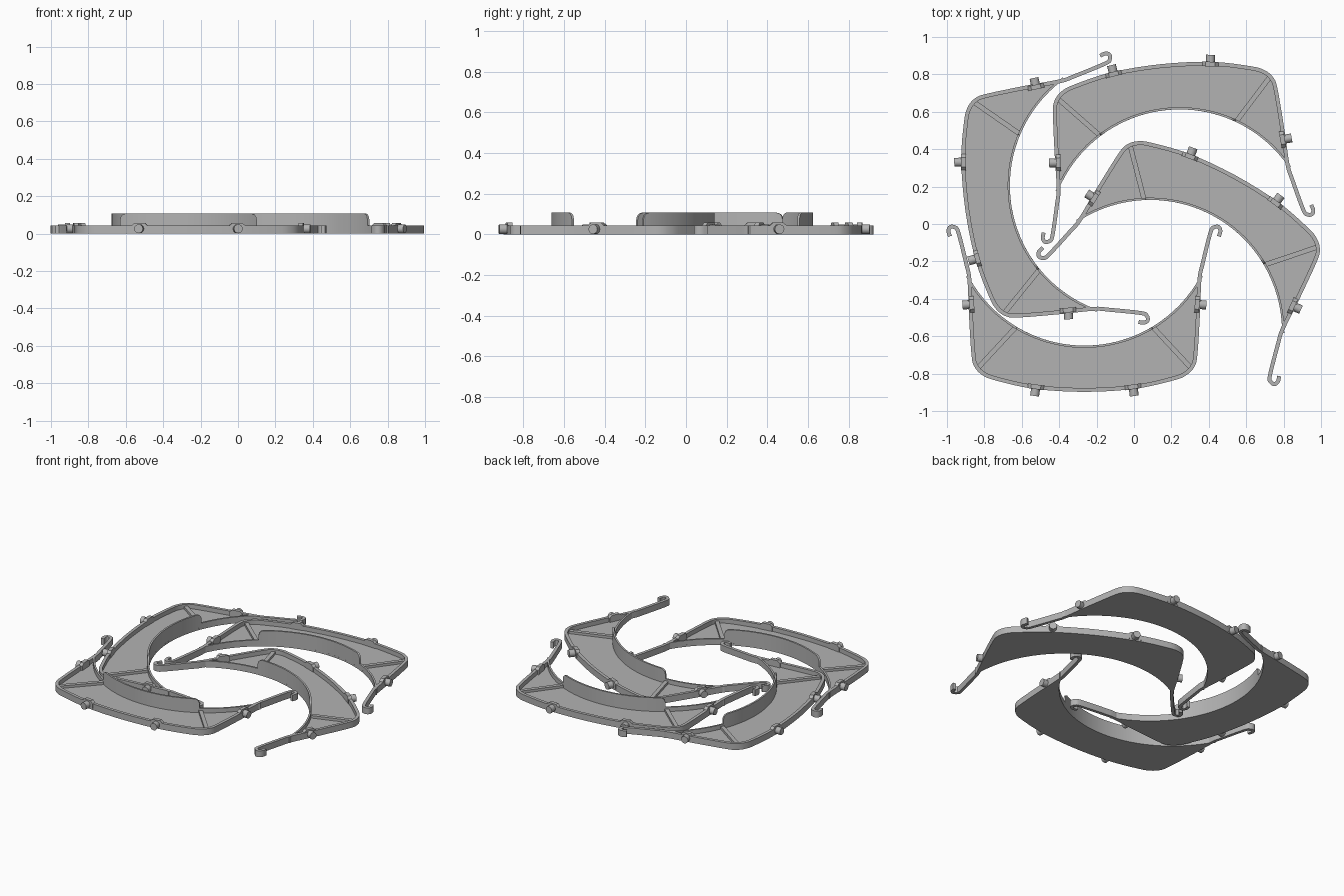
import bpy, bmesh, math
from mathutils import Vector, Matrix

if "Cube" in bpy.data.objects:
    bpy.data.objects.remove(bpy.data.objects["Cube"])

grey = bpy.data.materials.new("plain grey")
grey.diffuse_color = (0.45, 0.45, 0.45, 1)
grey.use_nodes = True
grey.node_tree.nodes["Principled BSDF"].inputs["Base Color"].default_value = grey.diffuse_color

RIM_TOP, WALL_TOP, RIM_W = 0.043, 0.107, 0.021
ARC_C, ARC_R = 0.485, 0.705          # inner arc centre height and radius
parts = []


def finish(name, bm):
    bmesh.ops.recalc_face_normals(bm, faces=bm.faces)
    mesh = bpy.data.meshes.new(name)
    bm.to_mesh(mesh)
    bm.free()
    mesh.materials.append(grey)
    ob = bpy.data.objects.new(name, mesh)
    bpy.context.collection.objects.link(ob)
    bpy.context.view_layer.objects.active = ob
    bpy.ops.object.select_all(action='DESELECT')
    ob.select_set(True)
    bpy.ops.object.shade_smooth_by_angle(angle=math.radians(35))
    parts.append(ob)


def smooth_path(pts, steps=4):
    """Catmull-Rom curve through the points."""
    p = [Vector(q) for q in pts]
    p = [2 * p[0] - p[1]] + p + [2 * p[-1] - p[-2]]
    out = []
    for a, b, c, d in zip(p, p[1:], p[2:], p[3:]):
        for i in range(steps):
            t = i / steps
            out.append(0.5 * (2 * b + (c - a) * t + (2 * a - 5 * b + 4 * c - d) * t * t
                              + (3 * b - a - 3 * c + d) * t ** 3))
    return out + [p[-2]]


def ribbon(name, path, width, tops):
    """Upright strip following a flat path, with a top height per point."""
    bm = bmesh.new()
    rings = []
    for i, q in enumerate(path):
        d = (path[min(i + 1, len(path) - 1)] - path[max(i - 1, 0)]).normalized()
        n = Vector((-d.y, d.x)) * width / 2
        rings.append([bm.verts.new((v.x, v.y, z)) for v, z in
                      ((q + n, 0), (q - n, 0), (q - n, tops[i]), (q + n, tops[i]))])
    for r, s in zip(rings, rings[1:]):
        for k in range(4):
            bm.faces.new((r[k], r[(k + 1) % 4], s[(k + 1) % 4], s[k]))
    bm.faces.new(rings[0])
    bm.faces.new(rings[-1][::-1])
    finish(name, bm)


def prism(name, pts, z0, z1):
    """Flat outline raised from z0 to z1."""
    bm = bmesh.new()
    face = bm.faces.new([bm.verts.new((p[0], p[1], z0)) for p in pts])
    ext = bmesh.ops.extrude_face_region(bm, geom=[face])["geom"]
    bmesh.ops.translate(bm, vec=(0, 0, z1 - z0),
                        verts=[g for g in ext if isinstance(g, bmesh.types.BMVert)])
    bmesh.ops.triangulate(bm, faces=[f for f in bm.faces if len(f.verts) > 4])
    finish(name, bm)


def arc(angle, r=ARC_R):
    a = math.radians(angle)
    return Vector((r * math.sin(a), ARC_C - r * math.cos(a)))


# outer rim with its arm and hook, half profile then mirrored
body = [(0, -0.457), (0.267, -0.441), (0.47, -0.397), (0.54, -0.369), (0.58, -0.326),
        (0.594, -0.262), (0.607, -0.053), (0.615, 0.134)]
hook = [(0.631, 0.214), (0.674, 0.385), (0.693, 0.412), (0.717, 0.414),
        (0.727, 0.393), (0.719, 0.364)]


def mirrored(half):
    return [(-x, y) for x, y in half[:0:-1]] + half


rim = smooth_path(mirrored(body + hook))
ribbon("outer_rim", rim, RIM_W, [RIM_TOP] * len(rim))

# floor plate between rim and inner arc
outline = smooth_path(mirrored(body)) + [arc(60 - 3 * i) for i in range(41)]
prism("floor_plate", outline, 0, 0.013)

# inner wall, raised between the ribs with rounded upper ends
half_angles = [1.8 * i for i in range(16)] + [28, 28.7, 29.4, 30, 30.4, 30.7, 30.75]
half_angles += [34 + 4 * i for i in range(8)]
angles = [-a for a in half_angles[:0:-1]] + half_angles


def wall_top(a):
    d = (30.7 - abs(a)) * math.pi / 180 * ARC_R
    if d < -1e-6:
        return RIM_TOP
    k = 1 - min(max(d, 0) / 0.035, 1)
    return WALL_TOP - 0.035 * (1 - math.sqrt(1 - k * k))


ribbon("inner_wall", [arc(a, ARC_R + 0.006) for a in angles], 0.012,
       [wall_top(a) for a in angles])

for side, label in ((-1, "left"), (1, "right")):
    # diagonal rib from corner to wall end
    ribbon(label + "_rib", [Vector((side * 0.568, -0.338)), Vector((side * 0.37, -0.125))],
           0.026, [0.03, 0.03])
    # pegs with small raised bosses on the rim
    for kind, x, y, deg in (("front", 0.26, -0.442, 8), ("side", 0.604, 0.0, 86)):
        turn = Matrix.Translation((side * x, y, 0)) @ Matrix.Rotation(
            math.radians(side * deg), 4, 'Z')
        bm = bmesh.new()
        bmesh.ops.create_cone(
            bm, cap_ends=True, segments=12, radius1=0.024, radius2=0.024, depth=0.05,
            matrix=turn @ Matrix.Translation((0, -0.023, 0.026))
            @ Matrix.Rotation(math.pi / 2, 4, 'X'))
        finish(f"{label}_{kind}_peg", bm)
        bm = bmesh.new()
        ends = [[bm.verts.new(turn @ Vector((u, v, z))) for u, z in
                 ((-0.044, 0.01), (0.044, 0.01), (0.044, 0.042), (0.026, 0.058),
                  (-0.026, 0.058), (-0.044, 0.042))] for v in (-0.011, 0.014)]
        bm.faces.new(ends[0])
        bm.faces.new(ends[1][::-1])
        for k in range(6):
            j = (k + 1) % 6
            bm.faces.new((ends[0][k], ends[0][j], ends[1][j], ends[1][k]))
        finish(f"{label}_{kind}_boss", bm)

# four identical pieces laid out around each other
layout = [("front", -0.265, -0.43, 0), ("back", 0.195, 0.39, 185.9),
          ("left", -0.4385, 0.136, -81.8), ("right", 0.318, -0.15, 151.5)]
for i, (label, x, y, deg) in enumerate(layout[::-1]):
    place = Matrix.Translation((x, y, 0)) @ Matrix.Rotation(math.radians(deg), 4, 'Z')
    for ob in parts:
        piece = ob
        if i < len(layout) - 1:
            piece = ob.copy()
            bpy.context.collection.objects.link(piece)
        piece.name = f"{label}_piece_{ob.data.name}"
        piece.matrix_world = place
